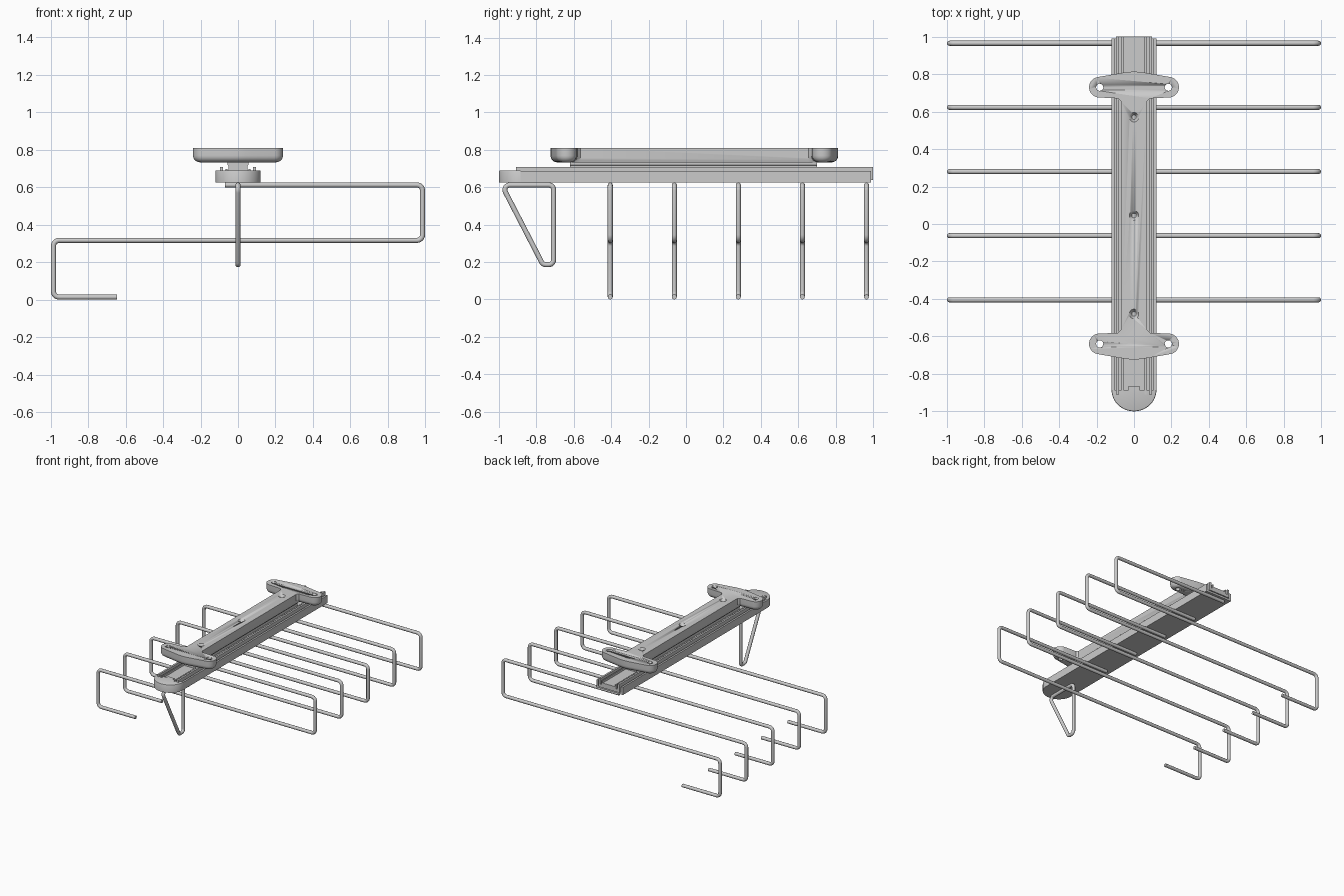
import bpy, bmesh
from math import cos, sin, pi, radians, tan
from mathutils import Vector

if "Cube" in bpy.data.objects:
    bpy.data.objects.remove(bpy.data.objects["Cube"])


def finish(bm, name, angle=35):
    bmesh.ops.recalc_face_normals(bm, faces=bm.faces)
    me = bpy.data.meshes.new(name)
    bm.to_mesh(me)
    bm.free()
    ob = bpy.data.objects.new(name, me)
    bpy.context.collection.objects.link(ob)
    bpy.ops.object.select_all(action='DESELECT')
    bpy.context.view_layer.objects.active = ob
    ob.select_set(True)
    bpy.ops.object.shade_smooth_by_angle(angle=radians(angle))
    return ob


def prism(points, offset):
    """Extrude a closed 3D outline along offset."""
    bm = bmesh.new()
    face = bm.faces.new([bm.verts.new(p) for p in points])
    ext = bmesh.ops.extrude_face_region(bm, geom=[face], use_keep_orig=True)
    verts = [g for g in ext['geom'] if isinstance(g, bmesh.types.BMVert)]
    bmesh.ops.translate(bm, verts=verts, vec=offset)
    bmesh.ops.recalc_face_normals(bm, faces=bm.faces)
    return bm


def rail(name, half, y0, y1):
    """Symmetric xz profile swept along y; half lists the +x side."""
    full = half + [(-x, z) for x, z in reversed(half) if x > 0]
    return finish(prism([(x, y0, z) for x, z in full], (0, y1 - y0, 0)), name)


def fillet(pts, r, cyclic, n=6):
    pts = [Vector(p) for p in pts]
    out = []
    for i, p in enumerate(pts):
        if not cyclic and i in (0, len(pts) - 1):
            out.append(p)
            continue
        a = (pts[i - 1] - p).normalized()
        b = (pts[(i + 1) % len(pts)] - p).normalized()
        half = a.angle(b) / 2
        centre = p + (a + b).normalized() * r / sin(half)
        u = p + a * r / tan(half) - centre
        v = p + b * r / tan(half) - centre
        sweep = u.angle(v)
        for k in range(n + 1):
            t = k / n
            out.append(centre + (u * sin((1 - t) * sweep) + v * sin(t * sweep)) / sin(sweep))
    return out


def wire(name, pts, r=0.03, cyclic=False):
    cu = bpy.data.curves.new(name, 'CURVE')
    cu.dimensions = '3D'
    cu.bevel_depth = 0.0135
    cu.bevel_resolution = 4
    cu.use_fill_caps = True
    path = fillet(pts, r, cyclic)
    sp = cu.splines.new('POLY')
    sp.points.add(len(path) - 1)
    for q, p in zip(sp.points, path):
        q.co = (*p, 1)
    sp.use_cyclic_u = cyclic
    ob = bpy.data.objects.new(name, cu)
    bpy.context.collection.objects.link(ob)
    bpy.ops.object.select_all(action='DESELECT')
    bpy.context.view_layer.objects.active = ob
    ob.select_set(True)
    bpy.ops.object.convert(target='MESH')
    bpy.ops.object.shade_smooth_by_angle(angle=radians(50))


# Sliding rail: outer channel, inner runner and the neck below the bracket
rail("outer_channel", [(0, .625), (.12, .625), (.12, .688), (.105, .688), (.105, .642), (0, .642)],
     -.885, .99)
rail("inner_runner", [(0, .640), (.095, .640), (.095, .708), (.08, .708), (.08, .665), (.066, .665),
                      (.066, .698), (.056, .698), (.056, .68), (0, .68)], -.91, 1.0)
rail("bracket_neck", [(0, .675), (.05, .675), (.05, .715), (.056, .718), (.056, .74), (0, .74)],
     -.62, .70)

# Rounded end cap with a small locating tab
N = 32
arc = [(.12 * cos(pi + pi * i / N), -.885 + .115 * sin(pi + pi * i / N), .625) for i in range(N + 1)]
outline = arc + [(.03, -.885, .625), (.03, -.865, .625), (-.03, -.865, .625), (-.03, -.885, .625)]
bm = prism(outline, (0, 0, .065))
rim = [e for e in bm.edges if all(v.co.z > .68 and v.co.y < -.884 for v in e.verts)
       and min(v.co.y for v in e.verts) < -.886]
bmesh.ops.bevel(bm, geom=rim, offset=.006, segments=2, profile=.5, affect='EDGES')
finish(bm, "end_cap")

# Mounting bracket: strip with an eared plate at each end, rounded underneath
MID = .045
quarter = [(.07, .61), (.085, .598 + .0275)]
quarter += [(.185 + .055 * cos(radians(a)), .685 + .055 * sin(radians(a))) for a in range(-80, 81, 10)]
quarter += [(.08, .759), (.04, .766)]
right = [(x, MID + y) for x, y in quarter] + [(0, MID + .769)]
back = right + [(-x, y) for x, y in reversed(right[:-1])]
front = [(-x, 2 * MID - y) for x, y in back]
bm = prism([(x, y, .733) for x, y in back + front], (0, 0, .077))
under = [e for e in bm.edges if all(v.co.z < .74 for v in e.verts)
         and abs((e.verts[0].co.y + e.verts[1].co.y) / 2 - MID) > .5]
bmesh.ops.bevel(bm, geom=under, offset=.036, segments=6, profile=.5, affect='EDGES', clamp_overlap=False)
bracket = finish(bm, "mounting_bracket")

# Screw holes in the ears and countersinks along the strip
bm = bmesh.new()


def hole(x, y, r_low, r_high, z_low, z_high):
    made = bmesh.ops.create_cone(bm, cap_ends=True, segments=24, radius1=r_low, radius2=r_high,
                                 depth=z_high - z_low)
    bmesh.ops.translate(bm, verts=made['verts'], vec=(x, y, (z_low + z_high) / 2))


for sx in (-1, 1):
    for y in (.73, -.64):
        hole(sx * .183, y, .019, .019, .68, .86)
for y in (.57, MID, -.48):
    hole(0, y, .012, .026, .785, .811)
cutter = finish(bm, "hole_cutter")
cutter.hide_render = True
bpy.context.view_layer.objects.active = bracket
mod = bracket.modifiers.new("holes", 'BOOLEAN')
mod.object = cutter
mod.solver = 'EXACT'
while bracket.modifiers[0] != mod:
    bpy.ops.object.modifier_move_up(modifier=mod.name)
bpy.ops.object.modifier_apply(modifier="holes")
bpy.data.objects.remove(cutter)

# Five S-shaped hanger wires
for i in range(5):
    y = -.405 + i * .3425
    wire(f"hanger_wire_{i + 1}", [(x, y, z) for x, z in (
        (-.07, .612), (.985, .612), (.985, .316), (-.985, .316), (-.985, .0135), (-.645, .0135))])

# Triangular pull handle under the front end
wire("pull_handle", [(0, -.985, .612), (0, -.708, .612), (0, -.708, .186), (0, -.765, .186)], .026, True)
